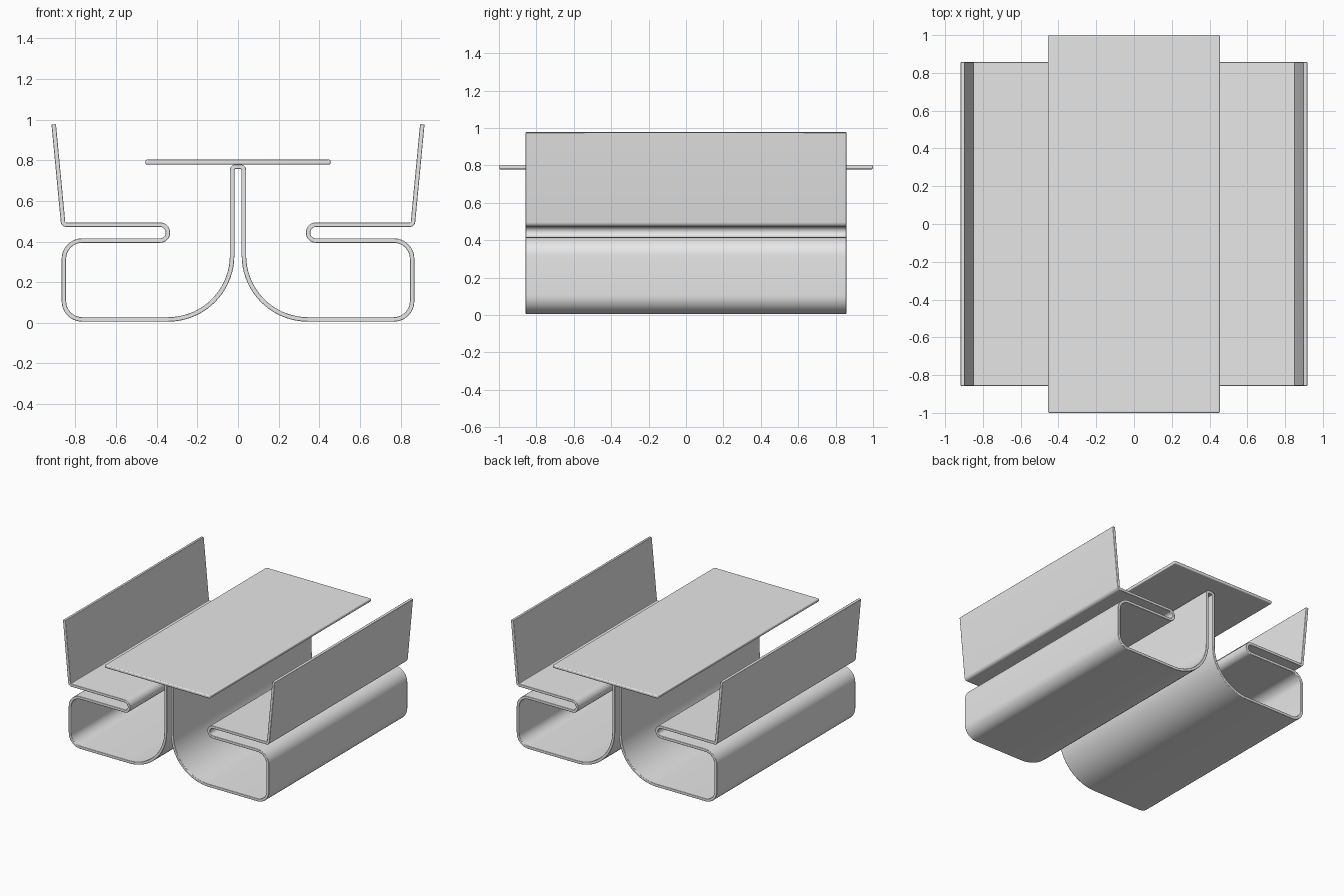
import bpy
import bmesh
import math
from mathutils import Vector

if "Cube" in bpy.data.objects:
    bpy.data.objects.remove(bpy.data.objects["Cube"], do_unlink=True)

THICK = 0.022
HALF_LENGTH = 0.857

metal = bpy.data.materials.new("grey metal")
metal.use_nodes = True
GREY = (0.8, 0.8, 0.8, 1.0)
metal.diffuse_color = GREY
metal.node_tree.nodes["Principled BSDF"].inputs["Base Color"].default_value = GREY


def finish(name, bm, bevel, segments):
    """Turn a bmesh into a smooth object with softly rounded sharp edges."""
    bmesh.ops.recalc_face_normals(bm, faces=bm.faces)
    mesh = bpy.data.meshes.new(name)
    bm.to_mesh(mesh)
    bm.free()
    obj = bpy.data.objects.new(name, mesh)
    bpy.context.collection.objects.link(obj)
    mesh.materials.append(metal)
    mod = obj.modifiers.new("soft edges", "BEVEL")
    mod.width = bevel
    mod.segments = segments
    mod.limit_method = "ANGLE"
    mod.angle_limit = math.radians(40)
    mod.use_clamp_overlap = False
    bpy.ops.object.select_all(action="DESELECT")
    obj.select_set(True)
    bpy.context.view_layer.objects.active = obj
    bpy.ops.object.shade_smooth_by_angle(angle=math.radians(35))
    return obj


def fillet(a, b, c, radius):
    """Arc points that round the corner b between a and c."""
    u, v = (a - b).normalized(), (c - b).normalized()
    half = u.angle(v) / 2
    start = b + u * radius / math.tan(half)
    centre = b + (u + v).normalized() * radius / math.sin(half)
    sweep = math.pi - 2 * half
    arm = start - centre
    side = -u  # travel direction at the arc start
    steps = max(5, int(sweep * (12 if radius > 0.2 else 6)))
    return [centre + arm * math.cos(sweep * i / steps)
            + side * radius * math.sin(sweep * i / steps)
            for i in range(steps + 1)]


# Centre line of one half of the folded sheet: x, z, corner radius
half = [
    (0.029, 0.768, 0.016),   # top of the stem
    (0.029, 0.017, 0.315),   # sweep into the floor
    (0.857, 0.017, 0.09),    # lower outer bend
    (0.857, 0.405, 0.09),    # upper outer bend
    (0.345, 0.405, 0.0385),  # fold under the seat
    (0.345, 0.483, 0.0385),  # fold into the seat
    (0.860, 0.483, 0.016),   # seat to backrest
    (0.907, 0.977, 0),       # backrest tip
]
corners = [(-x, z, r) for x, z, r in reversed(half)] + half
pts = [Vector((x, z)) for x, z, r in corners]
path = [pts[0]]
for i in range(1, len(pts) - 1):
    path += fillet(pts[i - 1], pts[i], pts[i + 1], corners[i][2])
path.append(pts[-1])

# Folded sheet: thicken the centre line and sweep it along y
bm = bmesh.new()
rings = []
for i, p in enumerate(path):
    before = (p - path[i - 1]).normalized() if i else None
    after = (path[i + 1] - p).normalized() if i < len(path) - 1 else None
    d1, d2 = before or after, after or before
    tangent = (d1 + d2).normalized()
    offset = Vector((-tangent.y, tangent.x)) * THICK / 2 / tangent.dot(d1)
    rings.append([bm.verts.new((q.x, y, q.y)) for q, y in (
        (p + offset, -HALF_LENGTH), (p + offset, HALF_LENGTH),
        (p - offset, HALF_LENGTH), (p - offset, -HALF_LENGTH))])
for a, b in zip(rings, rings[1:]):
    for k in range(4):
        n = (k + 1) % 4
        bm.faces.new((a[k], a[n], b[n], b[k]))
bm.faces.new(rings[0])
bm.faces.new(reversed(rings[-1]))
finish("folded_bench_sheet", bm, 0.003, 2)

# Table top resting on the stem
bm = bmesh.new()
bmesh.ops.create_cube(bm, size=1)
bmesh.ops.scale(bm, vec=(0.91, 2.0, 0.024), verts=bm.verts)
bmesh.ops.translate(bm, vec=(0, 0, 0.791), verts=bm.verts)
finish("table_top", bm, 0.007, 3)
